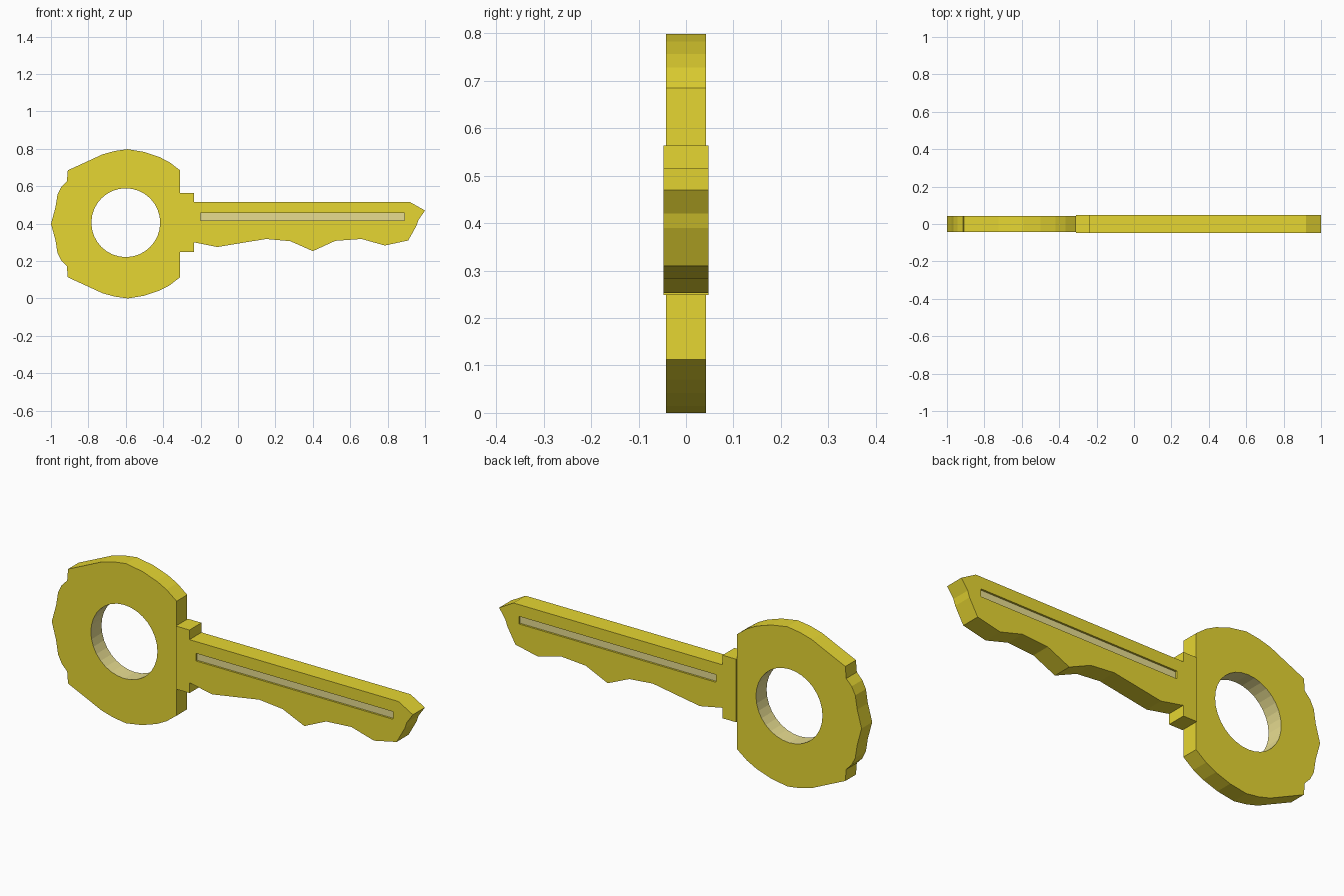
import bpy, bmesh, math

if "Cube" in bpy.data.objects:
    bpy.data.objects.remove(bpy.data.objects["Cube"])


def material(name, rgb):
    m = bpy.data.materials.new(name)
    m.diffuse_color = (*rgb, 1)
    m.use_nodes = True
    m.node_tree.nodes["Principled BSDF"].inputs["Base Color"].default_value = m.diffuse_color
    return m


brass = material("yellow brass", (0.79, 0.67, 0.032))
pale = material("pale brass", (0.80, 0.72, 0.28))


def plate(name, loops, half, mat):
    """Extruded flat plate from x/z outlines; loops after the first are holes."""
    cu = bpy.data.curves.new(name + "_profile", 'CURVE')
    cu.dimensions = '2D'
    cu.fill_mode = 'BOTH'
    cu.extrude = half
    for pts in loops:
        s = cu.splines.new('POLY')
        s.points.add(len(pts) - 1)
        for p, (x, z) in zip(s.points, pts):
            p.co = (x, z, 0, 1)
        s.use_cyclic_u = True
    tmp = bpy.data.objects.new(name + "_profile", cu)
    bpy.context.collection.objects.link(tmp)
    bpy.context.view_layer.update()
    me = bpy.data.meshes.new_from_object(
        tmp.evaluated_get(bpy.context.evaluated_depsgraph_get()))
    bpy.data.objects.remove(tmp)
    # weld caps to walls and stand the plate upright
    bm = bmesh.new()
    bm.from_mesh(me)
    for v in bm.verts:
        x, z, d = v.co
        v.co = (x, -d, z)
    bmesh.ops.remove_doubles(bm, verts=bm.verts, dist=0.0001)
    bmesh.ops.recalc_face_normals(bm, faces=bm.faces)
    for f in bm.faces:
        f.smooth = False
        f.material_index = 0
    bm.to_mesh(me)
    bm.free()
    me.materials.clear()
    me.materials.append(mat)
    me.name = name
    ob = bpy.data.objects.new(name, me)
    bpy.context.collection.objects.link(ob)
    return ob


# Bow (round handle): upper half outline mirrored about its mid height
MID = 0.399
HOLE_X, HOLE_Z, HOLE_R = -0.6, 0.405, 0.184
upper = [(-0.31, 0.685), (-0.366, 0.728), (-0.42, 0.756), (-0.50, 0.783),
         (-0.59, 0.798), (-0.66, 0.788), (-0.725, 0.770), (-0.805, 0.733),
         (-0.91, 0.685), (-0.915, 0.626), (-0.945, 0.595), (-0.965, 0.555),
         (-0.976, 0.487)]
lower = [(x, 2 * MID - z) for x, z in reversed(upper)]
hole = [(HOLE_X + HOLE_R * math.cos(a), HOLE_Z + HOLE_R * math.sin(a))
        for a in (i * math.tau / 32 for i in range(32))]
bow = plate("bow", [upper + [(-1.0, MID)] + lower, hole], 0.042, brass)

# Pale wall inside the key ring hole
bow.data.materials.append(pale)
for f in bow.data.polygons:
    c = f.center
    near = math.hypot(c.x - HOLE_X, c.z - HOLE_Z) < HOLE_R + 0.005
    if near and abs(f.normal.y) < 0.5:
        f.material_index = 1

# Blade with collar, teeth and pointed tip, with a slot along its length
blade = [(-0.31, 0.563), (-0.235, 0.563), (-0.235, 0.515), (0.92, 0.515),
         (1.0, 0.47), (0.965, 0.42), (0.955, 0.39), (0.91, 0.31),
         (0.785, 0.283), (0.66, 0.318), (0.52, 0.308), (0.40, 0.253),
         (0.28, 0.306), (0.15, 0.318), (-0.11, 0.275), (-0.235, 0.30),
         (-0.235, 0.248), (-0.31, 0.248)]
slot = [(-0.20, 0.418), (0.89, 0.418), (0.89, 0.456), (-0.20, 0.456)]
plate("blade", [blade, slot], 0.0475, brass)

# Pale floor recessed in the slot on both sides
plate("groove_floor", [slot], 0.038, pale)
